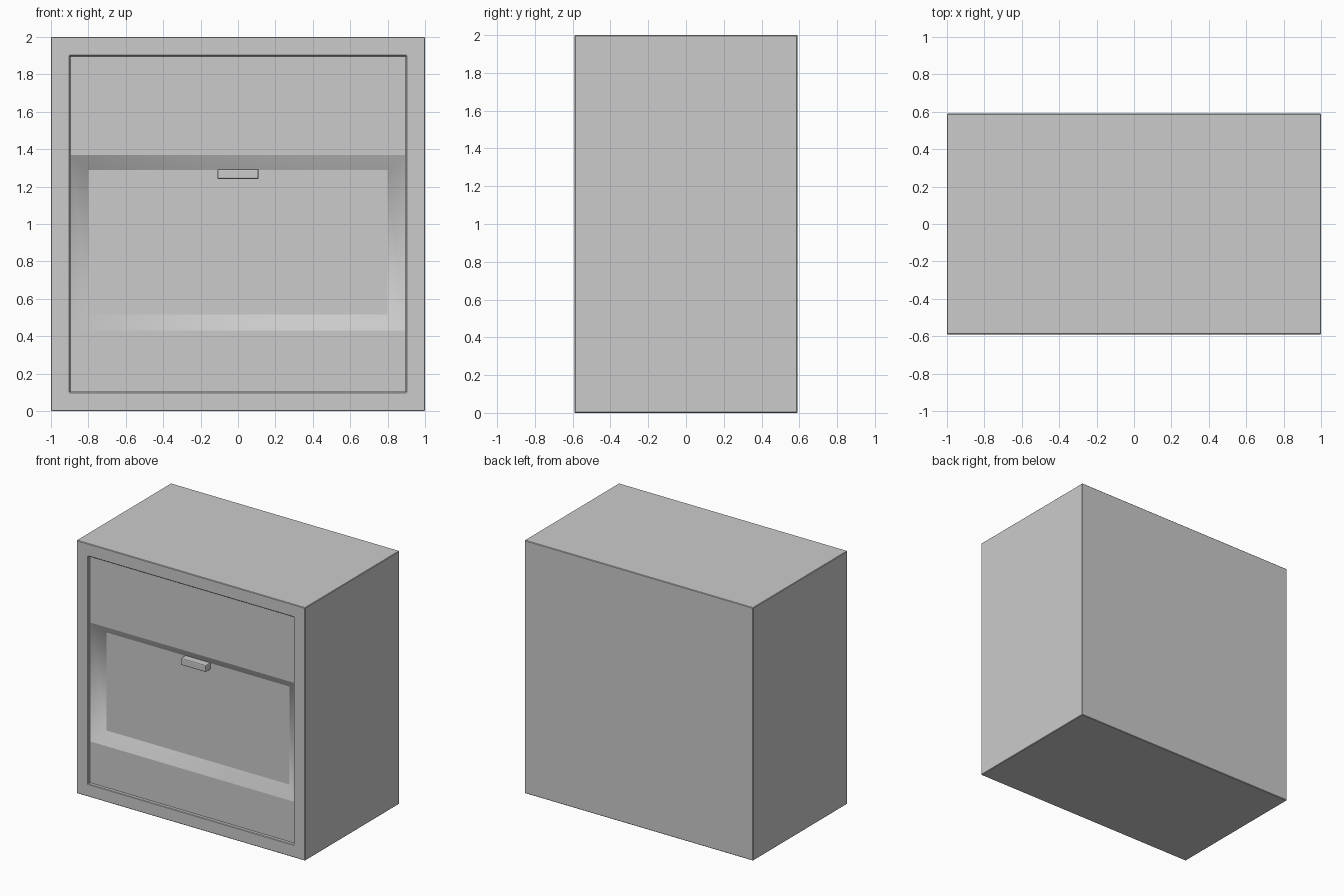
import bpy, bmesh

if "Cube" in bpy.data.objects:
    bpy.data.objects.remove(bpy.data.objects["Cube"])

HX, HY, H = 1.0, 0.59, 2.0


def make_object(name, bm):
    bmesh.ops.recalc_face_normals(bm, faces=bm.faces[:])
    mesh = bpy.data.meshes.new(name)
    bm.to_mesh(mesh)
    bm.free()
    obj = bpy.data.objects.new(name, mesh)
    bpy.context.collection.objects.link(obj)
    return obj


def loft(name, rects, smooth_band=None):
    """Skin a series of upright rectangles (half width, y, low z, high z), capped at both ends."""
    bm = bmesh.new()
    rings = [[bm.verts.new(p) for p in ((-w, y, lo), (w, y, lo), (w, y, hi), (-w, y, hi))]
             for w, y, lo, hi in rects]
    for k, (a, b) in enumerate(zip(rings, rings[1:])):
        for i in range(4):
            j = (i + 1) % 4
            face = bm.faces.new((a[i], a[j], b[j], b[i]))
            face.smooth = k == smooth_band
    bm.faces.new(rings[0])
    bm.faces.new(rings[-1])
    # Keep every edge crisp except the mitres between the blended slopes
    for e in bm.edges:
        e.smooth = False
    if smooth_band is not None:
        for a, b in zip(rings[smooth_band], rings[smooth_band + 1]):
            bm.edges.get((a, b)).smooth = True
    return make_object(name, bm)


def bevel(obj, width, segments):
    mod = obj.modifiers.new("edge_bevel", 'BEVEL')
    mod.width = width
    mod.segments = segments
    mod.limit_method = 'ANGLE'


# Cabinet shell with an open front cavity
cabinet = loft("cabinet_body", [
    (HX, HY, 0, H),
    (HX, -HY, 0, H),
    (0.9, -HY, 0.1, 1.9),
    (0.9, HY - 0.1, 0.1, 1.9),
])
bevel(cabinet, 0.004, 1)

# Inset door with a sloped rectangular recess
loft("door_panel", [
    (0.896, -0.46, 0.104, 1.896),
    (0.896, -0.57, 0.104, 1.896),
    (0.893, -0.57, 0.43, 1.37),
    (0.8, -0.50, 0.515, 1.29),
], smooth_band=2)

# Small pull handle below the upper lip of the recess
handle = loft("door_handle", [
    (0.11, -0.49, 1.24, 1.295),
    (0.11, -0.56, 1.24, 1.295),
])
bevel(handle, 0.008, 2)
